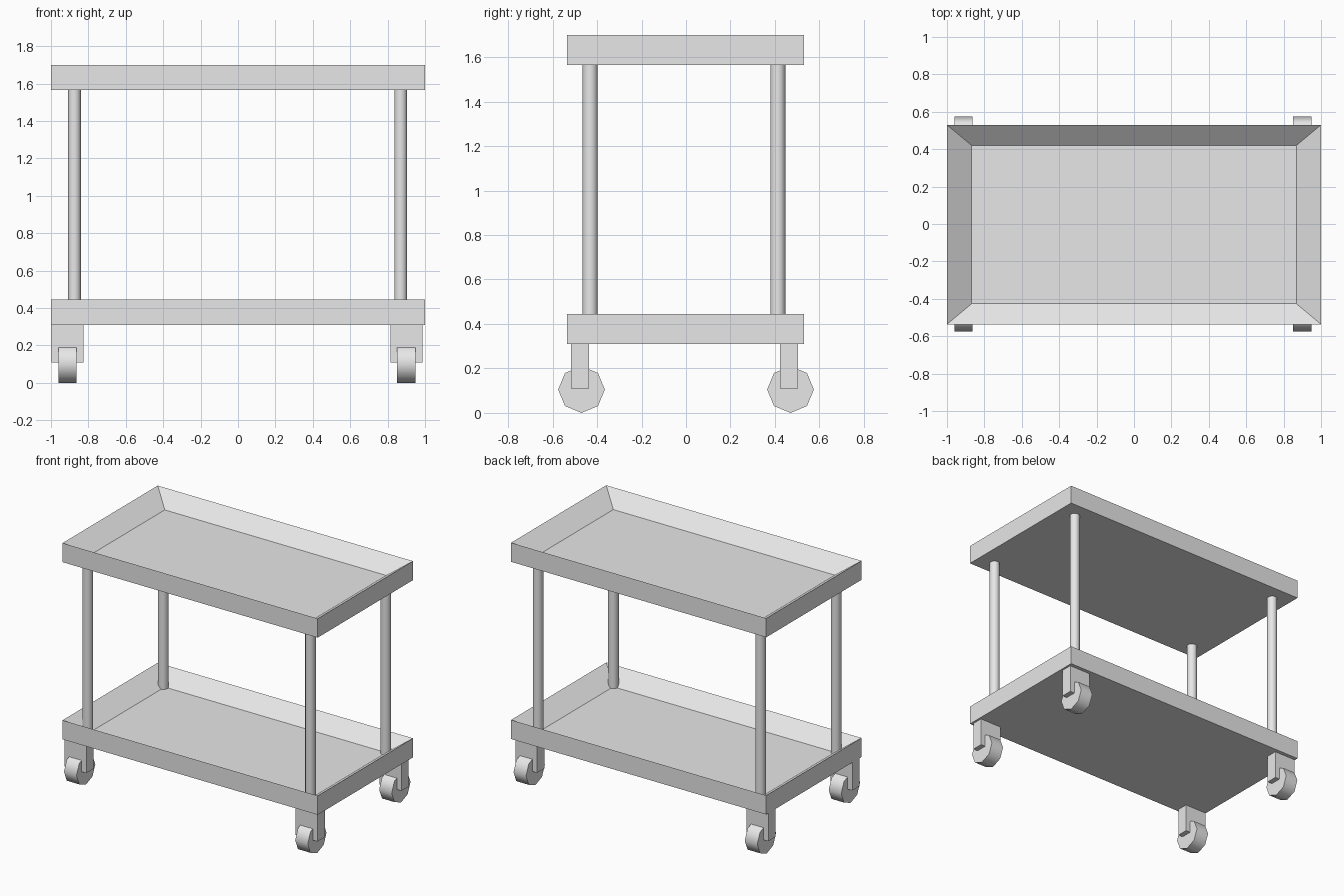
import bpy
import bmesh
import math
from mathutils import Matrix

default_cube = bpy.data.objects.get("Cube")
if default_cube:
    bpy.data.objects.remove(default_cube, do_unlink=True)

grey = bpy.data.materials.new("light_grey")
grey.use_nodes = True
colour = (0.8, 0.8, 0.8, 1)
grey.diffuse_color = colour
grey.node_tree.nodes["Principled BSDF"].inputs["Base Color"].default_value = colour


def add_object(name, bm, location, smooth=False):
    mesh = bpy.data.meshes.new(name)
    bmesh.ops.recalc_face_normals(bm, faces=bm.faces)
    bm.to_mesh(mesh)
    bm.free()
    mesh.materials.append(grey)
    obj = bpy.data.objects.new(name, mesh)
    obj.location = location
    bpy.context.collection.objects.link(obj)
    if smooth:
        bpy.ops.object.select_all(action="DESELECT")
        obj.select_set(True)
        bpy.context.view_layer.objects.active = obj
        bpy.ops.object.shade_smooth_by_angle(angle=math.radians(50))
    return obj


def box(name, size, location):
    bm = bmesh.new()
    bmesh.ops.create_cube(bm, size=1)
    bmesh.ops.scale(bm, vec=size, verts=bm.verts)
    return add_object(name, bm, location)


def cylinder(name, radius, depth, sides, location, matrix=Matrix()):
    bm = bmesh.new()
    bmesh.ops.create_cone(bm, cap_ends=True, segments=sides, radius1=radius,
                          radius2=radius, depth=depth, matrix=matrix)
    return add_object(name, bm, location, smooth=True)


def tray(name, z):
    """Sharp-rimmed tray whose inner walls slope down to a sunken floor."""
    bm = bmesh.new()
    rings = []
    for hx, hy, h in ((1, 0.533, 0), (1, 0.533, 0.135), (0.868, 0.423, 0.04)):
        rings.append([bm.verts.new((sx * hx, sy * hy, h))
                      for sx, sy in ((-1, -1), (1, -1), (1, 1), (-1, 1))])
    for low, high in zip(rings, rings[1:]):
        for i in range(4):
            j = (i + 1) % 4
            bm.faces.new((low[i], low[j], high[j], high[i]))
    bm.faces.new(rings[0])
    bm.faces.new(rings[-1])
    return add_object(name, bm, (0, -0.003, z))


# Trays
tray("lower_tray", 0.31)
tray("upper_tray", 1.565)

# Posts and casters at each corner
axle = Matrix.Rotation(math.pi / 2, 4, "Y")
for side, sx in (("right", -1), ("left", 1)):
    for end, sy in (("front", -1), ("back", 1)):
        corner = f"{end}_{side}"
        cylinder(f"{corner}_post", 0.034, 1.23, 24,
                 (sx * 0.872 - 0.002, sy * 0.422 - 0.009, 0.965))
        x = sx * 0.906 - 0.006
        box(f"{corner}_caster_bracket", (0.171, 0.081, 0.2),
            (x, sy * 0.47 - 0.007, 0.21))
        cylinder(f"{corner}_wheel", 0.105, 0.098, 8, (x, sy * 0.47, 0.105), axle)
